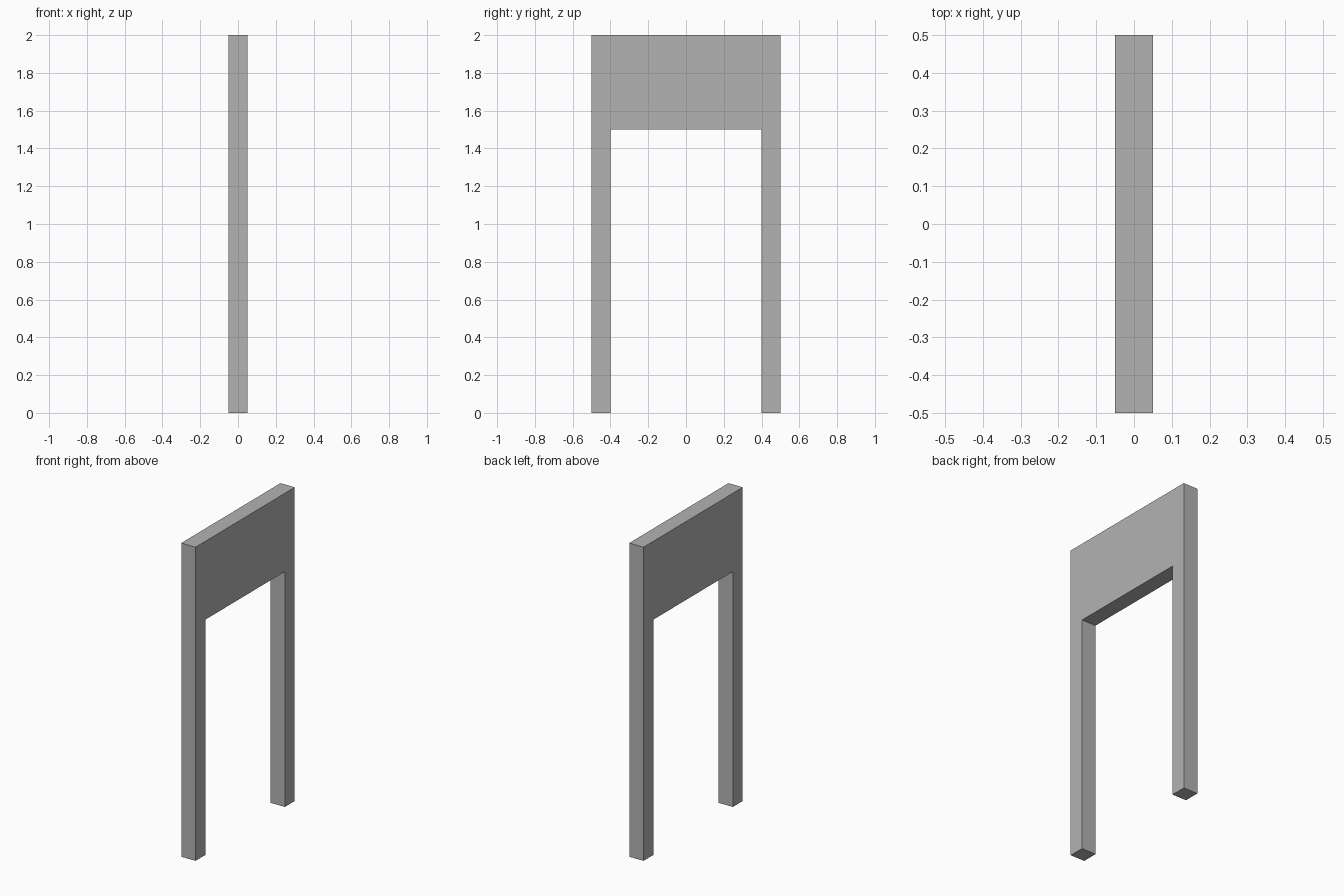
import bpy
import bmesh

cube = bpy.data.objects.get("Cube")
if cube:
    bpy.data.objects.remove(cube, do_unlink=True)

THICKNESS = 0.1
HALF_WIDTH, HALF_OPENING = 0.5, 0.4
HEIGHT, OPENING_HEIGHT = 2.0, 1.5

# Plain grey material
grey = bpy.data.materials.new("plain grey")
grey.use_nodes = True
colour = (0.45, 0.45, 0.45, 1)
grey.diffuse_color = colour
grey.node_tree.nodes["Principled BSDF"].inputs["Base Color"].default_value = colour

# Arch outline: one half in (y, z), then its mirror image
half = [(HALF_OPENING, OPENING_HEIGHT), (HALF_OPENING, 0),
        (HALF_WIDTH, 0), (HALF_WIDTH, HEIGHT)]
outline = half + [(-y, z) for y, z in reversed(half)]

# Extrude the outline through the thickness
bm = bmesh.new()
face = bm.faces.new([bm.verts.new((-THICKNESS / 2, y, z)) for y, z in outline])
result = bmesh.ops.extrude_face_region(bm, geom=[face], use_keep_orig=True)
moved = [v for v in result["geom"] if isinstance(v, bmesh.types.BMVert)]
bmesh.ops.translate(bm, vec=(THICKNESS, 0, 0), verts=moved)
bmesh.ops.recalc_face_normals(bm, faces=bm.faces)

mesh = bpy.data.meshes.new("door_frame")
bm.to_mesh(mesh)
bm.free()
mesh.materials.append(grey)
frame = bpy.data.objects.new("door_frame", mesh)
bpy.context.collection.objects.link(frame)
